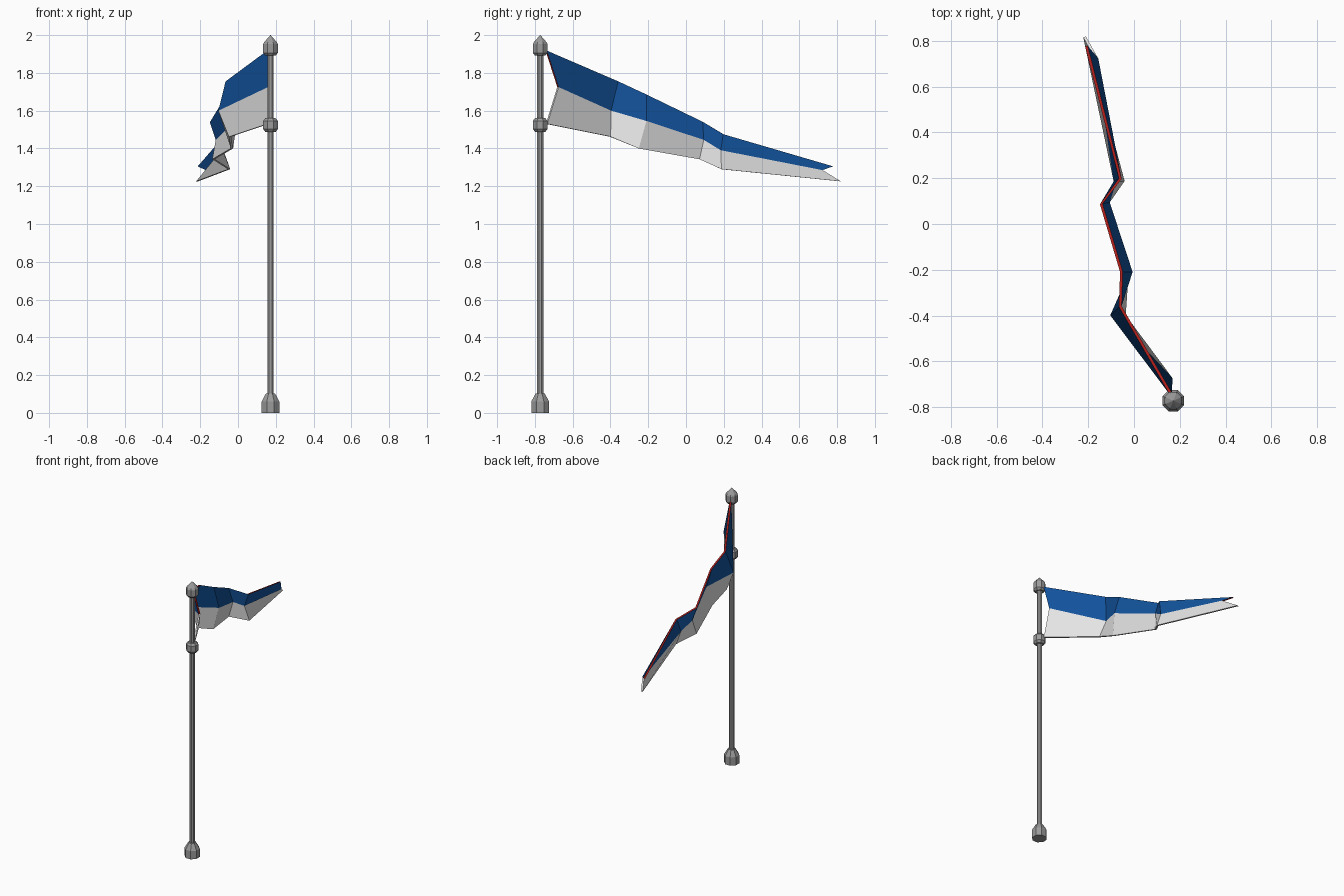
import bpy, bmesh, math

if "Cube" in bpy.data.objects:
    bpy.data.objects.remove(bpy.data.objects["Cube"])

POLE = (0.172, -0.772)


def material(name, rgb):
    m = bpy.data.materials.new(name)
    m.diffuse_color = (*rgb, 1)
    m.use_nodes = True
    m.node_tree.nodes["Principled BSDF"].inputs["Base Color"].default_value = m.diffuse_color
    return m


metal = material("grey metal", (0.33, 0.33, 0.33))
blue = material("blue cloth", (0.006, 0.085, 0.33))
red = material("red trim", (0.40, 0.012, 0.01))
white = material("white cloth", (0.78, 0.78, 0.78))


def add_object(name, bm, mats):
    me = bpy.data.meshes.new(name)
    bm.to_mesh(me)
    bm.free()
    for m in mats:
        me.materials.append(m)
    ob = bpy.data.objects.new(name, me)
    bpy.context.collection.objects.link(ob)
    return ob


def turned(name, profile, sides=8):
    """Faceted turned part on the pole axis from (radius, z) pairs."""
    bm = bmesh.new()
    rings = []
    for r, z in profile:
        ring = []
        for i in range(sides):
            a = 2 * math.pi * (i + 0.5) / sides
            ring.append(bm.verts.new((POLE[0] + r * math.cos(a),
                                      POLE[1] + r * math.sin(a), z)))
        rings.append(ring)
    for lo, hi in zip(rings, rings[1:]):
        for i in range(sides):
            j = (i + 1) % sides
            bm.faces.new((lo[i], lo[j], hi[j], hi[i]))
    bm.faces.new(rings[0][::-1])
    bm.faces.new(rings[-1])
    bmesh.ops.remove_doubles(bm, verts=bm.verts, dist=1e-5)
    return add_object(name, bm, [metal])


# Pole and fittings
turned("pole", [(0.018, 0.08), (0.018, 1.91)])
turned("base", [(0.051, 0), (0.051, 0.06), (0.026, 0.103), (0.018, 0.103)])
turned("collar", [(0.030, 1.488), (0.042, 1.503), (0.042, 1.546), (0.030, 1.56)])
turned("finial", [(0.030, 1.892), (0.042, 1.906), (0.042, 1.953),
                  (0.036, 1.963), (0.001, 2.0)])

# Rippled flag: top, middle and bottom lines from hoist to fly
top = [(0.160, -0.740, 1.918), (-0.060, -0.360, 1.755), (-0.055, -0.210, 1.685),
       (-0.143, 0.087, 1.540), (-0.060, 0.198, 1.475), (-0.208, 0.777, 1.305)]
middle = [(0.164, -0.678, 1.725), (-0.098, -0.398, 1.600), (-0.012, -0.210, 1.545),
          (-0.112, 0.095, 1.445), (-0.083, 0.185, 1.390), (-0.162, 0.722, 1.285)]
bottom = [(0.160, -0.738, 1.530), (-0.042, -0.400, 1.462), (-0.032, -0.250, 1.400),
          (-0.130, 0.072, 1.343), (-0.047, 0.188, 1.290), (-0.216, 0.818, 1.226)]

bm = bmesh.new()
rows = [[bm.verts.new(p) for p in line] for line in (top, middle, bottom)]
for band, slot in ((0, 0), (1, 2)):
    upper, lower = rows[band], rows[band + 1]
    for i in range(len(upper) - 1):
        f = bm.faces.new((upper[i], lower[i], lower[i + 1], upper[i + 1]))
        f.material_index = slot
flag = add_object("flag", bm, [blue, red, white])

# Cloth thickness; the rim of the blue band becomes red, the white band stays white
mod = flag.modifiers.new("thickness", "SOLIDIFY")
mod.thickness = 0.012
mod.offset = 0
mod.material_offset_rim = 1
